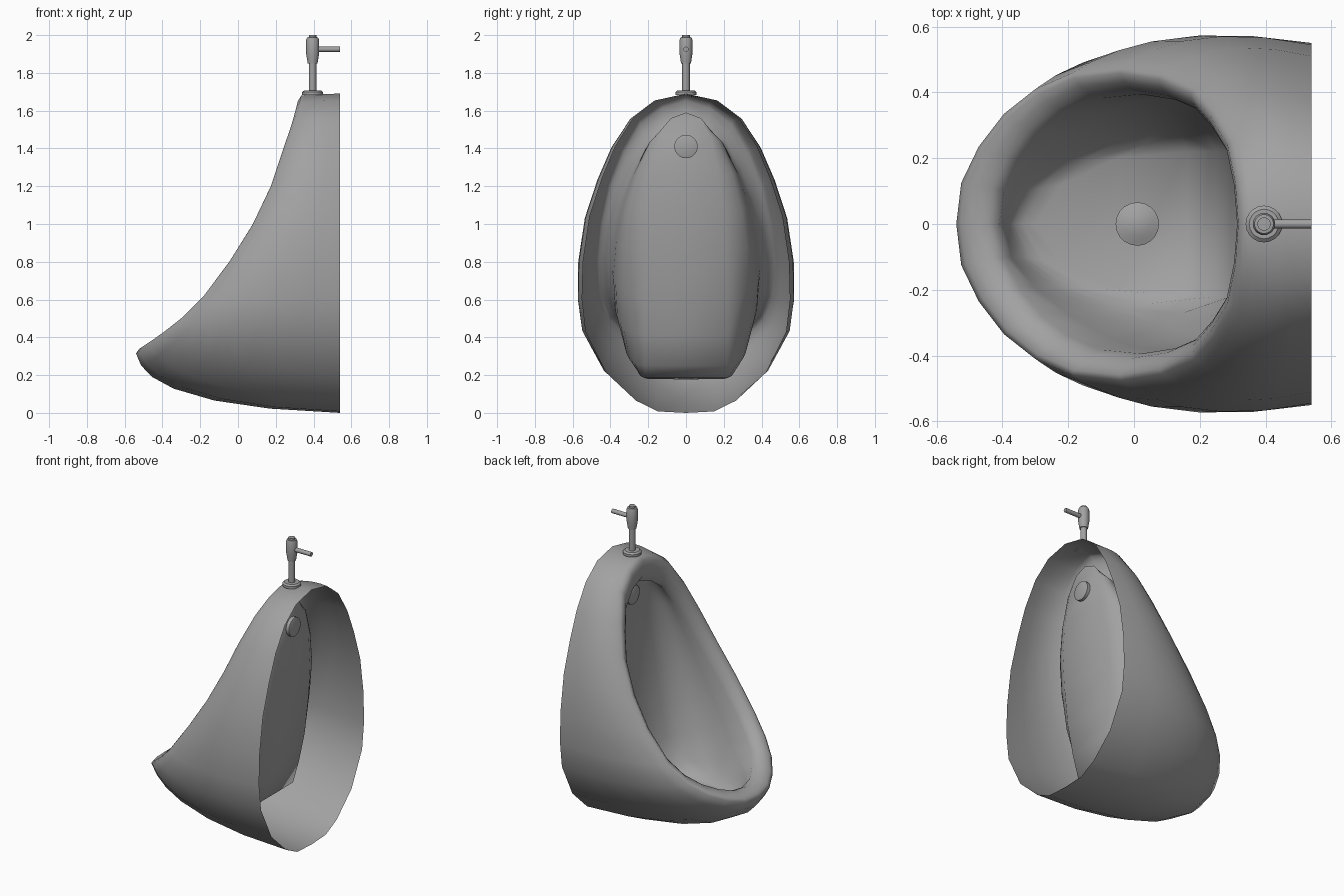
import bpy, bmesh, math
from mathutils import Vector, Matrix

if "Cube" in bpy.data.objects:
    bpy.data.objects.remove(bpy.data.objects["Cube"])

V = Vector
grey = bpy.data.materials.new("mid_grey")
grey.diffuse_color = (.36, .36, .36, 1)
grey.use_nodes = True
grey.node_tree.nodes["Principled BSDF"].inputs["Base Color"].default_value = grey.diffuse_color

# Half outlines (y >= 0), listed from the top centre round to the bottom centre
rim = [V(p) for p in (
    (.335, 0, 1.68), (.325, .13, 1.64), (.30, .25, 1.55), (.245, .34, 1.39),
    (.185, .41, 1.21), (.085, .455, 1.0), (-.04, .475, .8), (-.185, .46, .605),
    (-.30, .41, .49), (-.395, .335, .415), (-.472, .235, .36),
    (-.525, .125, .325), (-.54, 0, .315))]
back = [V((.54, y, z)) for y, z in (
    (0, 1.69), (.16, 1.655), (.28, 1.56), (.375, 1.41), (.445, 1.24),
    (.51, 1.04), (.545, .8), (.55, .6), (.53, .43), (.42, .21),
    (.265, .065), (.15, .008), (0, 0))]
deep = [V(p) for p in (
    (.385, 0, 1.59), (.385, .08, 1.56), (.395, .13, 1.46), (.40, .17, 1.27),
    (.39, .20, 1.06), (.37, .21, .85), (.335, .22, .60), (.295, .22, .41),
    (.25, .22, .25), (.16, .22, .185), (-.05, .20, .18), (-.22, .12, .18),
    (-.30, 0, .185))]
N = len(rim)


def bezier(a, b, c, t, w=1):
    p, q, r = (1 - t) ** 2, 2 * w * t * (1 - t), t * t
    return (a * p + b * q + c * r) / (p + q + r)


def inset(scale, depth):
    """Rim outline shrunk towards the opening centre and pushed inwards."""
    c = V((.05, 0, .8))
    out = []
    for k, p in enumerate(rim):
        t = k / (N - 1)
        out.append(c + (p - c) * scale + V((1 - .5 * t, 0, -.3 - .6 * t)) * depth)
    return out


def finish(bm, name, angle):
    bmesh.ops.recalc_face_normals(bm, faces=bm.faces)
    me = bpy.data.meshes.new(name)
    bm.to_mesh(me)
    bm.free()
    me.materials.append(grey)
    ob = bpy.data.objects.new(name, me)
    bpy.context.collection.objects.link(ob)
    bpy.ops.object.select_all(action='DESELECT')
    ob.select_set(True)
    bpy.context.view_layer.objects.active = ob
    bpy.ops.object.shade_smooth_by_angle(angle=math.radians(angle))
    return ob


def lathe(name, profile, origin, axis='Z', sides=20):
    """Revolve (radius, height) points into a capped solid."""
    bm = bmesh.new()
    rot = Matrix.Rotation(math.pi / 2, 4, 'Y') if axis == 'X' else Matrix()
    m = Matrix.Translation(origin) @ rot
    rings = [[bm.verts.new(m @ V((r * math.cos(2 * math.pi * i / sides),
                                  r * math.sin(2 * math.pi * i / sides), h)))
              for i in range(sides)] for r, h in profile]
    for a, b in zip(rings, rings[1:]):
        for i in range(sides):
            j = (i + 1) % sides
            bm.faces.new((a[i], a[j], b[j], b[i]))
    bm.faces.new(rings[0])
    bm.faces.new(rings[-1])
    return finish(bm, name, 35)


# Outer shell rings, open at the wall side
rings = []
for t in (1, .8, .6, .4, .25, .12):
    ring = []
    for k in range(N):
        a, c = rim[k], back[k]
        f = .35 if k <= 7 else .35 - .06 * (k - 7)
        b = V((a.x + f * (c.x - a.x), c.y * 1.14, c.z + .1 * (a.z - c.z)))
        ring.append(bezier(a, b, c, t))
    rings.append(ring)

# Rounded rim
inner = inset(.83, .06)
rings += [rim, inset(.965, -.008), inset(.91, .004), inset(.86, .025), inner]

# Basin wall curving down to the back wall and floor
side = (.7, .7, .7, .7, .7, .7, .68, .62, .55, .45, .35, .3, .3)
for t in (.15, .3, .45, .6, .8, 1):
    ring = []
    for k in range(N):
        a, c = inner[k], deep[k]
        fz = .7 if k < 7 else .85 if k == 7 else .97
        b = V((a.x + side[k] * (c.x - a.x), a.y * .96, a.z + fz * (c.z - a.z)))
        ring.append(bezier(a, b, c, t, 1.7))
    rings.append(ring)

# Mirror the half rings and skin the bowl
bm = bmesh.new()
loops = []
for ring in rings:
    full = ring + [V((p.x, -p.y, p.z)) for p in ring[-2:0:-1]]
    loops.append([bm.verts.new(p) for p in full])
M = len(loops[0])
for a, b in zip(loops, loops[1:]):
    for i in range(M):
        j = (i + 1) % M
        bm.faces.new((a[i], a[j], b[j], b[i]))
d = loops[-1]
for k in range(N - 1):
    quad = [d[k], d[k + 1], d[(M - k - 1) % M], d[(M - k) % M]]
    bm.faces.new(list(dict.fromkeys(quad)))
finish(bm, "urinal_bowl", 80)

# Drain dome and water spreader
dome = [(.066, -.006), (.066, .008), (.055, .012), (.035, .02), (.012, .024)]
lathe("drain_cover", dome, (.01, 0, .182))
lathe("water_spreader", [(.045, -.03), (.062, -.022), (.062, .012), (.055, .015)],
      (.405, 0, 1.41), 'X')

# Flush pipe with flange, valve body and side feed
lathe("pipe_flange", [(.056, 1.682), (.056, 1.698), (.045, 1.707)], (.395, 0, 0))
lathe("flush_pipe", [(.02, 1.69), (.02, 1.86)], (.395, 0, 0))
lathe("valve_body", [(.026, 1.85), (.034, 1.90), (.034, 1.975), (.029, 1.988),
                     (.02, 1.989), (.02, 2.0)], (.395, 0, 0))
lathe("feed_pipe", [(.014, 0), (.014, .125)], (.415, 0, 1.925), 'X', 12)
